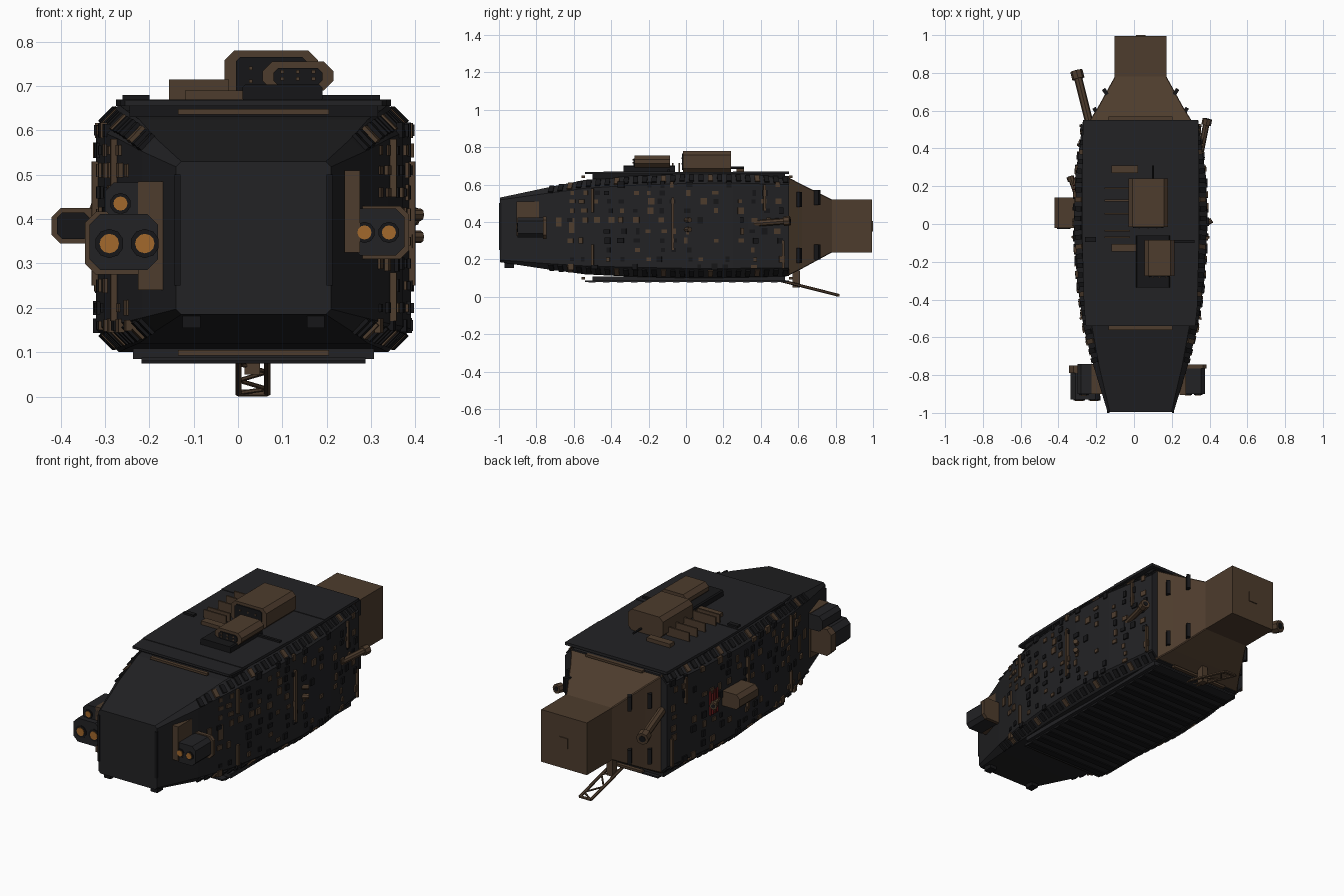
import bpy, random
from math import atan2, radians
from mathutils import Matrix, Vector

if "Cube" in bpy.data.objects:
    bpy.data.objects.remove(bpy.data.objects["Cube"])

random.seed(4)
CX = 0.035  # hull centre line


def material(name, r, g, b):
    m = bpy.data.materials.new(name)
    m.diffuse_color = (r, g, b, 1)
    m.use_nodes = True
    m.node_tree.nodes["Principled BSDF"].inputs["Base Color"].default_value = m.diffuse_color
    return m


DARK = material("dark_armour", 0.016, 0.016, 0.018)
BLACK = material("black_trim", 0.008, 0.008, 0.009)
BROWN = material("brown_metal", 0.075, 0.045, 0.026)
ORANGE = material("orange_glow", 0.36, 0.14, 0.025)
RED = material("red_grille", 0.12, 0.01, 0.01)


def mesh(name, verts, faces, mat):
    me = bpy.data.meshes.new(name)
    me.from_pydata([tuple(v) for v in verts], [], faces)
    me.materials.append(mat)
    ob = bpy.data.objects.new(name, me)
    bpy.context.collection.objects.link(ob)
    return ob


def loft(name, rings, mat):
    n = len(rings[0])
    verts = [v for r in rings for v in r]
    faces = [tuple(range(n)), tuple(reversed(range(len(verts) - n, len(verts))))]
    for k in range(len(rings) - 1):
        for i in range(n):
            a, b = k * n + i, k * n + (i + 1) % n
            faces.append((b, a, a + n, b + n))
    return mesh(name, verts, faces, mat)


def octagon(x0, x1, z0, z1, c, y):
    return [(x0 + c, y, z0), (x1 - c, y, z0), (x1, y, z0 + c), (x1, y, z1 - c),
            (x1 - c, y, z1), (x0 + c, y, z1), (x0, y, z1 - c), (x0, y, z0 + c)]


def pod(name, x0, x1, y0, y1, z0, z1, c, mat):
    return loft(name, [octagon(x0, x1, z0, z1, c, y) for y in (y0, y1)], mat)


QUADS = [(0, 2, 3, 1), (4, 5, 7, 6), (0, 1, 5, 4), (2, 6, 7, 3), (0, 4, 6, 2), (1, 3, 7, 5)]
QUADS = [tuple(reversed(q)) for q in QUADS]


def blocks(name, mats, mat):
    """Many unit cubes, one per matrix, in a single mesh."""
    verts, faces = [], []
    for m in mats:
        o = len(verts)
        verts += [m @ Vector((x, y, z)) for x in (-.5, .5) for y in (-.5, .5) for z in (-.5, .5)]
        faces += [tuple(i + o for i in q) for q in QUADS]
    return mesh(name, verts, faces, mat)


def place(c, s, rz=0.0, ry=0.0):
    return (Matrix.Translation(c) @ Matrix.Rotation(rz, 4, 'Z') @ Matrix.Rotation(ry, 4, 'Y')
            @ Matrix.Diagonal((*s, 1)))


def span(x0, x1, y0, y1, z0, z1):
    return place(((x0 + x1) / 2, (y0 + y1) / 2, (z0 + z1) / 2), (x1 - x0, y1 - y0, z1 - z0))


def tube(name, p, q, r, mat, n=8):
    p, q = Vector(p), Vector(q)
    bpy.ops.mesh.primitive_cylinder_add(vertices=n, radius=r, depth=(q - p).length, location=(p + q) / 2)
    ob = bpy.context.object
    ob.rotation_euler = (q - p).to_track_quat('Z', 'Y').to_euler()
    ob.name = name
    ob.data.materials.append(mat)
    return ob


# Main hull: chamfered sections (y, half width, bottom, top, chamfer)
HULL = [(-0.995, .175, .185, .53, .012), (-.75, .25, .148, .582, .03), (-.54, .303, .12, .625, .045),
        (-.3, .337, .108, .645, .05), (0, .355, .1, .658, .052), (.25, .346, .102, .658, .05),
        (.55, .305, .11, .645, .045)]
loft("hull", [octagon(CX - w, CX + w, b, t, c, y) for y, w, b, t, c in HULL], DARK)


def hull_at(y):
    for a, b in zip(HULL, HULL[1:]):
        if y <= b[0]:
            f = (y - a[0]) / (b[0] - a[0])
            return [p + (q - p) * f for p, q in zip(a, b)][1:] + [atan2(b[1] - a[1], b[0] - a[0])]


# Nose frame and chin fins
blocks("nose_frame", [span(CX - .178, CX - .165, -1, -.97, .25, .5), span(CX + .165, CX + .178, -1, -.97, .25, .5)], BLACK)
blocks("chin_fins", [span(x - .02, x + .02, -.97, -.92, .155, .2) for x in (CX - .14, CX + .14)], BLACK)

# Deck and keel plates
DECK = [(-.54, .29, .3), (-.44, .3, .31), (-.06, .31, .31), (.25, .31, .305), (.55, .305, .305)]
for i in range(4):
    y0, a, _ = DECK[i]
    y1, b = DECK[i + 1][0], DECK[i + 1][1]
    t = .667 + .003 * (i % 2)
    v = [(CX + s * w, y, z) for z in (.655, t) for y, w, s in ((y0, a, -1), (y0, a, 1), (y1, b, 1), (y1, b, -1))]
    loft("deck_plate", [v[4:], v[:4]], DARK)
blocks("deck_underlayer", [span(CX - .28, CX + .28, -.5, .53, .63, .656)], BLACK)
blocks("keel_plates", [span(CX - .272, CX + .272, -.5, .53, .085, .108), span(CX - .252, CX + .252, -.54, .55, .08, .088)], DARK)
blocks("keel_ribs", [span(CX - .252, CX + .252, y, y + .035, .075, .082)
                     for y in [-.52 + .075 * i for i in range(14)]], BLACK)
blocks("deck_trim", [span(CX - .17, CX + .17, y, y + .02, z, z + .012)
                     for y in (-.56, .55) for z in (.093, .636)], BROWN)

# Rear engine housing and exhaust box
loft("engine_housing", [octagon(CX - w, CX + w, b, t, .004, y) for y, w, b, t in
     ((.54, .275, .11, .642), (.62, .225, .15, .6), (.78, .137, .237, .52))], BROWN)
blocks("exhaust_box", [span(-.102, .172, .77, .995, .237, .52)], BROWN)
blocks("exhaust_hatch", [span(CX - .025, CX + .025, .99, 1, .35, .405)], BROWN)
blocks("housing_vents", [place((CX + s * x, y, z), (.02, .035, .08), s * -.55)
       for s in (-1, 1) for x, y, z in ((.238, .6, .52), (.238, .6, .22), (.187, .7, .53), (.187, .7, .24))], BLACK)

# Side greebles following the hull curve
brown, dark, edge, edge_brown = [], [], [], []
for s in (-1, 1):
    for i in range(17):
        y = -.62 + i * .07
        w, b, t, c, a = hull_at(y)
        for z in (.16, .2, .25, .3, .35, .41, .46, .51, .555, .6):
            r = random.random()
            if b + c - .01 < z < t - c + .01 and r < .62:
                size = (.014, random.uniform(.018, .035), random.uniform(.018, .036))
                pos = (CX + s * w, y + random.uniform(-.015, .015), z)
                (brown if r < .3 else dark).append(place(pos, size, -s * a))
    for i in range(26):
        y = -.72 + i * .05
        w, b, t, c, a = hull_at(y)
        for z, k in ((b + c / 2, 1), (t - c / 2, -1)):
            m = place((CX + s * (w - c / 2), y, z), (.016, .026, .045), -s * a, s * k * radians(45))
            (edge_brown if i % 5 == 2 else edge).append(m)
    # Long vertical strips
    for y, z0, z1 in ((-.07, .25, .53), (.52, .15, .3), (-.5, .17, .28), (-.5, .45, .58), (.42, .46, .6)):
        w, b, t, c, a = hull_at(y)
        brown.append(place((CX + s * (w + .007), y, (z0 + z1) / 2), (.014, .013, z1 - z0), -s * a))
    # Nose side panels
    for y, z, h in ((-.61, .38, .08), (-.68, .4, .05)):
        w, b, t, c, a = hull_at(y)
        brown.append(place((CX + s * w, y, z), (.012, .03, h), -s * a))
blocks("side_panels_brown", brown, BROWN)
blocks("side_panels_dark", dark, BLACK)
blocks("edge_blocks_dark", edge, BLACK)
blocks("edge_blocks_brown", edge_brown, BROWN)

# Roof turret boxes with dark front faces
for name, x0, x1, y0, y1, z0, z1 in (("large_roof_turret", -.03, .18, -.015, .24, .665, .78),
                                     ("small_roof_turret", .055, .215, -.275, -.085, .69, .755)):
    pod(name, x0, x1, y0, y1, z0, z1, .022, BROWN)
    pod(name + "_face", x0 + .025, x1 - .025, y0 - .006, y0 + .01, z0 + .012, z1 - .015, .01, BLACK)
    blocks(name + "_studs", [place((x0 + (x1 - x0) * f, y0 - .007, z0 + (z1 - z0) * g), (.008, .006, .008))
           for f in (.28, .5, .72) for g in (.4, .65)], BROWN)
pod("roof_turret_base", .01, .19, -.335, -.06, .665, .703, .006, BLACK)
blocks("roof_fins", [span(-.155, -.02, y, y + .009, .668, .715) for y in (.185, .12, .05, -.04, -.075)], BROWN)
blocks("roof_blocks", [span(-.12, .02, .27, .31, .665, .69), span(-.12, .02, -.145, -.105, .665, .69)], BROWN)
blocks("roof_slabs", [span(-.26, -.2, -.095, -.07, .665, .68), span(.18, .32, -.1, -.085, .665, .68)], BLACK)
tube("roof_aerial", (.1, .24, .69), (.1, .31, .69), .006, BLACK, 6)

# Left front lamp pod
blocks("left_pod_mount", [span(-.225, -.165, -.9, -.745, .24, .485)], BROWN)
pod("left_pod_flange", -.345, -.17, -.79, -.75, .275, .417, .025, BROWN)
pod("left_pod", -.335, -.18, -.93, -.765, .285, .412, .025, DARK)
pod("left_upper_pod", -.3, -.2, -.9, -.74, .4, .482, .02, DARK)
# Right front lamp pod
blocks("right_pod_mount", [span(.24, .275, -.905, -.785, .325, .51)], BROWN)
pod("right_pod_flange", .25, .385, -.765, -.745, .31, .43, .02, BROWN)
pod("right_pod", .255, .375, -.9, -.75, .318, .424, .02, DARK)
for x, y, z, r in ((-.29, -.93, .345, .022), (-.21, -.93, .345, .022), (-.265, -.9, .435, .016),
                   (.285, -.9, .37, .016), (.34, -.9, .37, .016)):
    tube("lamp_rim", (x, y - .004, z), (x, y + .02, z), r * 1.5, BLACK, 10)
    tube("lamp", (x, y - .007, z), (x, y + .02, z), r, ORANGE, 12)

# Left side box turret
pod("side_turret", -.42, -.29, -.02, .14, .345, .425, .02, BROWN)
pod("side_turret_face", -.408, -.335, -.026, -.01, .355, .415, .012, BLACK)

# Barrels with octagonal muzzles and mounts
for p, q, r in (((-.235, .53, .455), (-.3, .79, .42), .022), ((.345, .34, .39), (.385, .54, .405), .017),
                ((-.3, .14, .39), (-.335, .24, .39), .013)):
    p, q = Vector(p), Vector(q)
    tube("barrel", p, q, r, BROWN)
    d = (q - p).normalized()
    tube("muzzle", q - d * r, q + d * r, r * 1.5, BROWN)
    tube("muzzle_bore", q, q + d * r * 1.1, r * .8, BLACK)
blocks("barrel_mount", [span(.33, .37, .3, .36, .36, .42)], DARK)
for z in (.36, .41):
    tube("right_side_gun", (.38, 0, z), (.412, .02, z), .014, BROWN)

# Red grille on the left side
blocks("red_grille", [span(-.322, -.302, y, y + .006, .33, .46) for y in (.18, .2, .22, .24)], RED)

# Truss ramp under the stern
A, B = Vector((0, .48, .093)), Vector((0, .815, .008))
for x in (.001, .066):
    tube("ramp_rail", A + Vector((x, 0, 0)), B + Vector((x, 0, 0)), .008, BROWN, 6)
for i in range(5):
    p, q = A.lerp(B, i / 4.5), A.lerp(B, min(1, (i + 1) / 4.5))
    x0, x1 = (.001, .066) if i % 2 else (.066, .001)
    tube("ramp_brace", p + Vector((x0, 0, 0)), q + Vector((x1, 0, 0)), .005, BROWN, 6)
tube("ramp_end", B + Vector((.001, 0, 0)), B + Vector((.066, 0, 0)), .008, BROWN, 6)
blocks("ramp_actuator", [span(.015, .05, .57, .61, .05, .14)], BROWN)
